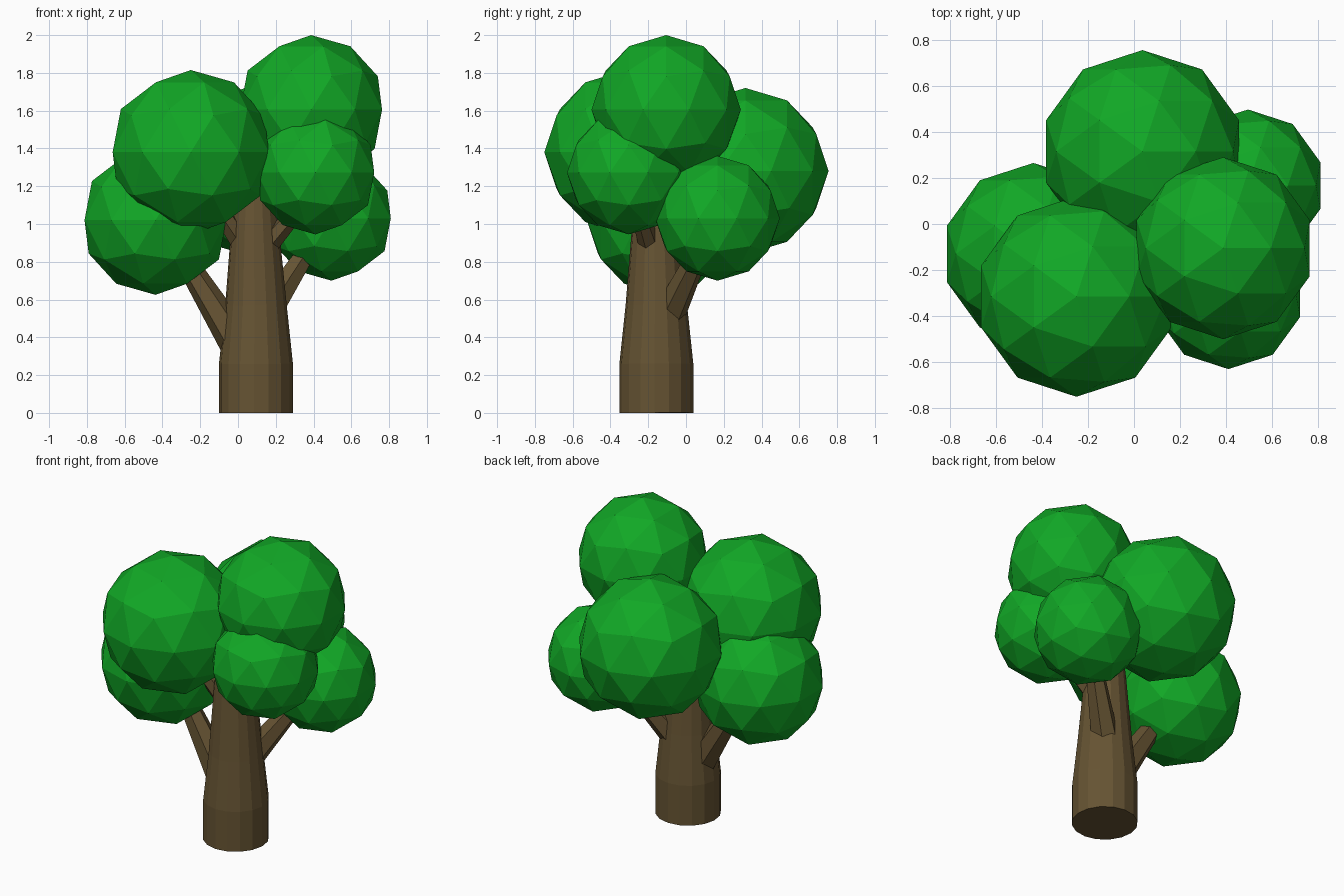
import bpy, bmesh, math
from mathutils import Vector, Matrix

if "Cube" in bpy.data.objects:
    bpy.data.objects.remove(bpy.data.objects["Cube"])


def material(name, rgb):
    m = bpy.data.materials.new(name)
    m.diffuse_color = (*rgb, 1)
    m.use_nodes = True
    m.node_tree.nodes["Principled BSDF"].inputs["Base Color"].default_value = m.diffuse_color
    return m


LEAF = material("leaf green", (0.0056, 0.39, 0.019))
BARK = material("bark brown", (0.133, 0.088, 0.033))


def add_object(name, bm, mat):
    bmesh.ops.recalc_face_normals(bm, faces=bm.faces)
    me = bpy.data.meshes.new(name)
    bm.to_mesh(me)
    bm.free()
    me.materials.append(mat)
    ob = bpy.data.objects.new(name, me)
    bpy.context.collection.objects.link(ob)
    return ob


def foliage(name, centre, radius):
    bm = bmesh.new()
    bmesh.ops.create_icosphere(bm, subdivisions=2, radius=radius,
                               matrix=Matrix.Translation(centre))
    add_object(name, bm, LEAF)


def tube(name, rings, sides):
    """Closed tube through (centre, radius) rings, all facing along its axis."""
    axis = Vector(rings[-1][0]) - Vector(rings[0][0])
    rot = axis.to_track_quat('Z', 'Y')
    bm = bmesh.new()
    loops = []
    for centre, r in rings:
        loop = []
        for i in range(sides):
            a = 2 * math.pi * (i + 0.5) / sides
            offset = rot @ Vector((r * math.cos(a), r * math.sin(a), 0))
            loop.append(bm.verts.new(Vector(centre) + offset))
        loops.append(loop)
    for lo, hi in zip(loops, loops[1:]):
        for i in range(sides):
            j = (i + 1) % sides
            bm.faces.new((lo[i], lo[j], hi[j], hi[i]))
    bm.faces.new(loops[0][::-1])
    bm.faces.new(loops[-1])
    add_object(name, bm, BARK)


# Leaf clumps
foliage("foliage_front_left", (-0.25, -0.315, 1.38), 0.435)
foliage("foliage_top_right", (0.387, -0.105, 1.605), 0.395)
foliage("foliage_back", (0.037, 0.315, 1.28), 0.44)
foliage("foliage_low_left", (-0.437, -0.13, 1.02), 0.395)
foliage("foliage_low_right", (0.495, 0.167, 1.03), 0.33)
foliage("foliage_front_right", (0.41, -0.303, 1.272), 0.327)

# Trunk, straight at the foot and tapering upward
tube("trunk", [((0.095, -0.157, 0), 0.196), ((0.095, -0.157, 0.26), 0.196),
               ((0.095, -0.157, 0.57), 0.163), ((0.09, -0.16, 1.0), 0.125),
               ((0.09, -0.16, 1.3), 0.09)], 16)

# Branches reaching into the leaf clumps
tube("branch_low_left", [((0.0, -0.155, 0.36), 0.095), ((-0.4, -0.13, 1.0), 0.04)], 6)
tube("branch_low_right", [((0.16, -0.08, 0.54), 0.085), ((0.46, 0.14, 1.0), 0.04)], 6)
tube("branch_front_right", [((0.15, -0.19, 0.88), 0.06), ((0.4, -0.28, 1.17), 0.035)], 6)
tube("branch_front_left", [((0.02, -0.17, 0.9), 0.06), ((-0.22, -0.28, 1.25), 0.035)], 6)
